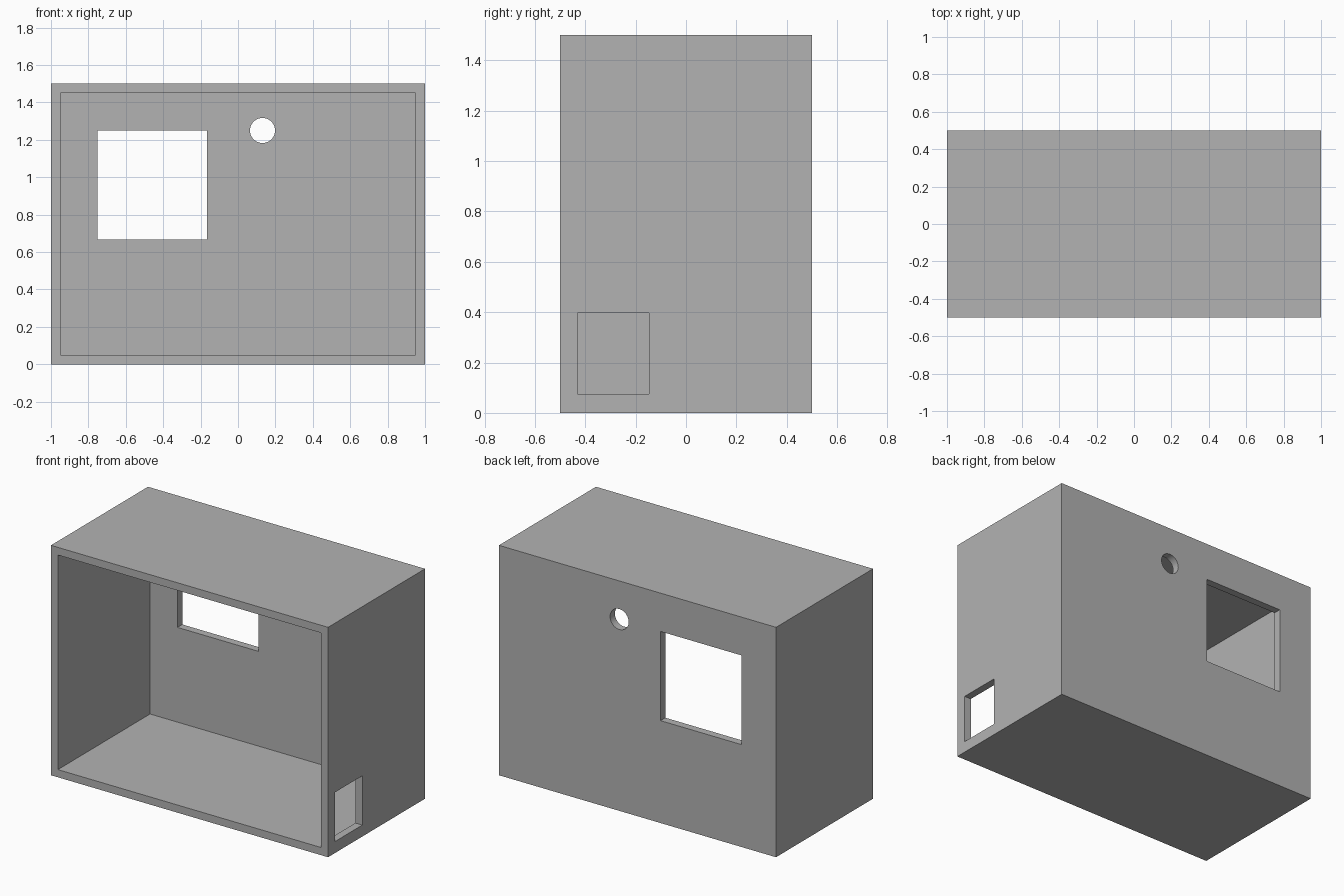
import bpy
import math

cube = bpy.data.objects.get("Cube")
if cube:
    bpy.data.objects.remove(cube, do_unlink=True)

# Single plain grey material
grey = bpy.data.materials.new("plain_grey")
grey.use_nodes = True
colour = (0.448, 0.448, 0.448, 1)
grey.diffuse_color = colour
grey.node_tree.nodes["Principled BSDF"].inputs["Base Color"].default_value = colour


def box(name, low, high):
    """Axis-aligned box between two corners."""
    bpy.ops.mesh.primitive_cube_add(size=1)
    ob = bpy.context.object
    ob.name = name
    for v in ob.data.vertices:
        v.co = [(a + b) / 2 + c * (b - a) for a, b, c in zip(low, high, v.co)]
    ob.data.materials.append(grey)
    return ob


wall = 0.05

# Outer case, open at the front once hollowed
case = box("case", (-1, -0.5, 0), (1, 0.5, 1.5))

# Cutters: hollow, back window, side port, round back hole
cutters = [
    box("hollow_cutter", (wall - 1, -0.7, wall), (1 - wall, 0.5 - wall, 1.5 - wall)),
    box("back_window_cutter", (-0.752, 0.3, 0.668), (-0.166, 0.7, 1.25)),
    box("side_port_cutter", (0.8, -0.43, 0.075), (1.2, -0.147, 0.396)),
]
bpy.ops.mesh.primitive_cylinder_add(vertices=48, radius=0.067, depth=0.4,
                                    location=(0.131, 0.5, 1.25),
                                    rotation=(math.pi / 2, 0, 0))
round_cutter = bpy.context.object
round_cutter.name = "round_hole_cutter"
round_cutter.data.materials.append(grey)
cutters.append(round_cutter)

# Cut the openings, then discard the cutters
bpy.ops.object.select_all(action="DESELECT")
case.select_set(True)
bpy.context.view_layer.objects.active = case
for cutter in cutters:
    cutter.hide_render = True
    mod = case.modifiers.new(cutter.name, "BOOLEAN")
    mod.operation = "DIFFERENCE"
    mod.solver = "EXACT"
    mod.object = cutter
    bpy.ops.object.modifier_apply(modifier=mod.name)
    bpy.data.objects.remove(cutter, do_unlink=True)

# Smooth the round bore while keeping edges sharp
bpy.ops.object.shade_smooth_by_angle(angle=math.radians(30))
